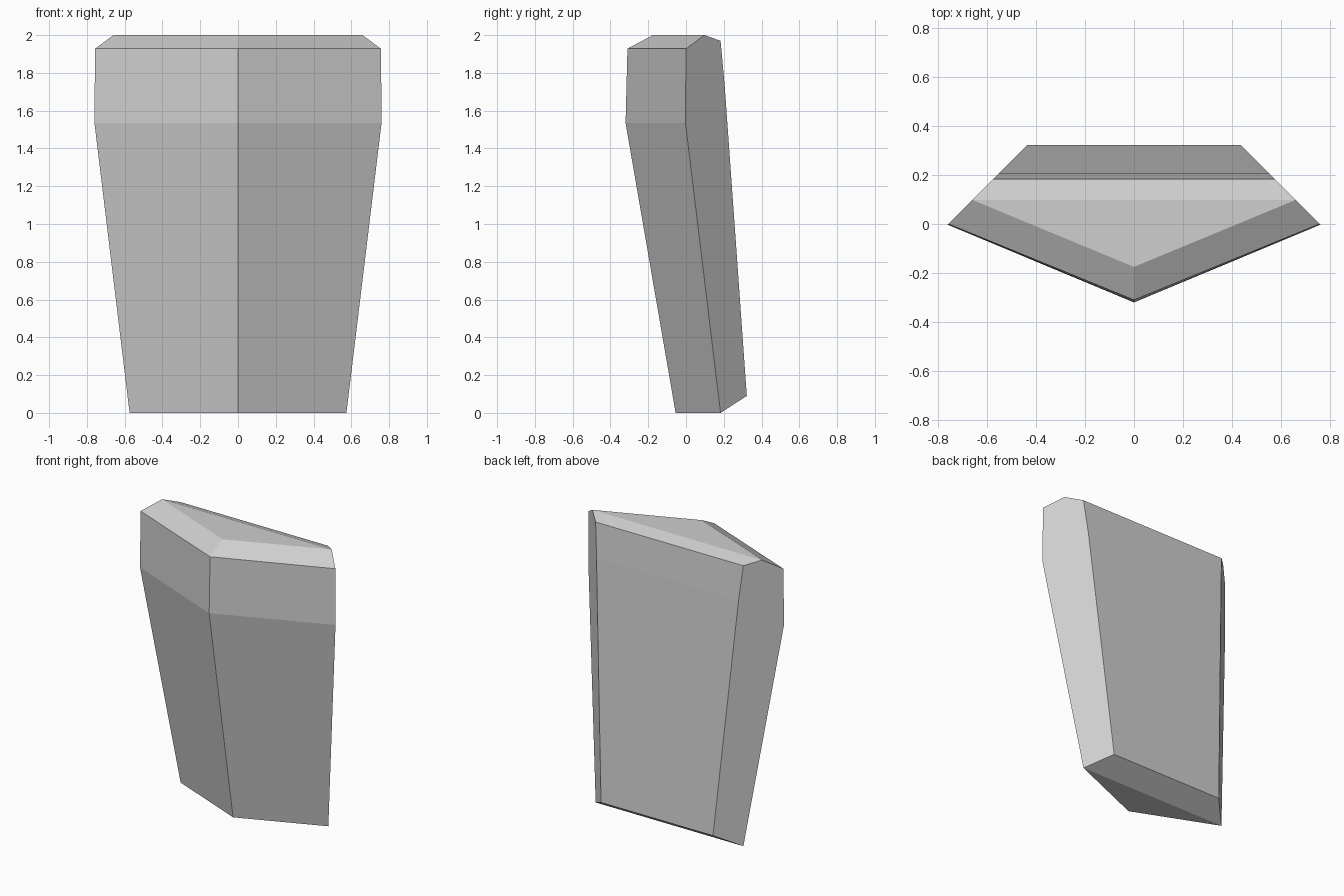
import bpy
import bmesh

cube = bpy.data.objects.get("Cube")
if cube:
    bpy.data.objects.remove(cube, do_unlink=True)

# Grey stone colour
stone = bpy.data.materials.new("stone_grey")
stone.use_nodes = True
colour = (0.62, 0.62, 0.62, 1)
stone.diffuse_color = colour
stone.node_tree.nodes["Principled BSDF"].inputs["Base Color"].default_value = colour

# Front ridge as (y, z), and the outline of the upright side facets as (y, z)
ridge = [(-0.055, 0), (-0.32, 1.535), (-0.31, 1.928), (-0.175, 2)]
front_edge = [(0.183, 0), (-0.003, 1.535), (0, 1.928), (0.098, 2)]
back_edge = [(0.183, 1.97), (0.205, 1.73), (0.322, 0.09)]
REACH = 0.757  # side facets lie on |x| + y = REACH

bm = bmesh.new()
mid = [bm.verts.new((0, y, z)) for y, z in ridge]
sides = {s: [bm.verts.new((s * (REACH - y), y, z)) for y, z in front_edge + back_edge]
         for s in (-1, 1)}
left, right = sides[1], sides[-1]

# Side facets and the front panels that meet at the ridge
for side in (left, right):
    bm.faces.new(side)
    for i in range(len(ridge) - 1):
        bm.faces.new((mid[i], side[i], side[i + 1], mid[i + 1]))

# Flat base and top
for i in (0, len(ridge) - 1):
    bm.faces.new((mid[i], left[i], right[i]))

# Back panels, from the top bevel down to the base bevel
loop = list(range(len(ridge) - 1, len(left))) + [0]
for a, b in zip(loop, loop[1:]):
    bm.faces.new((left[a], left[b], right[b], right[a]))

bmesh.ops.recalc_face_normals(bm, faces=bm.faces[:])
mesh = bpy.data.meshes.new("stone_slab")
bm.to_mesh(mesh)
bm.free()
mesh.materials.append(stone)
slab = bpy.data.objects.new("stone_slab", mesh)
bpy.context.collection.objects.link(slab)
